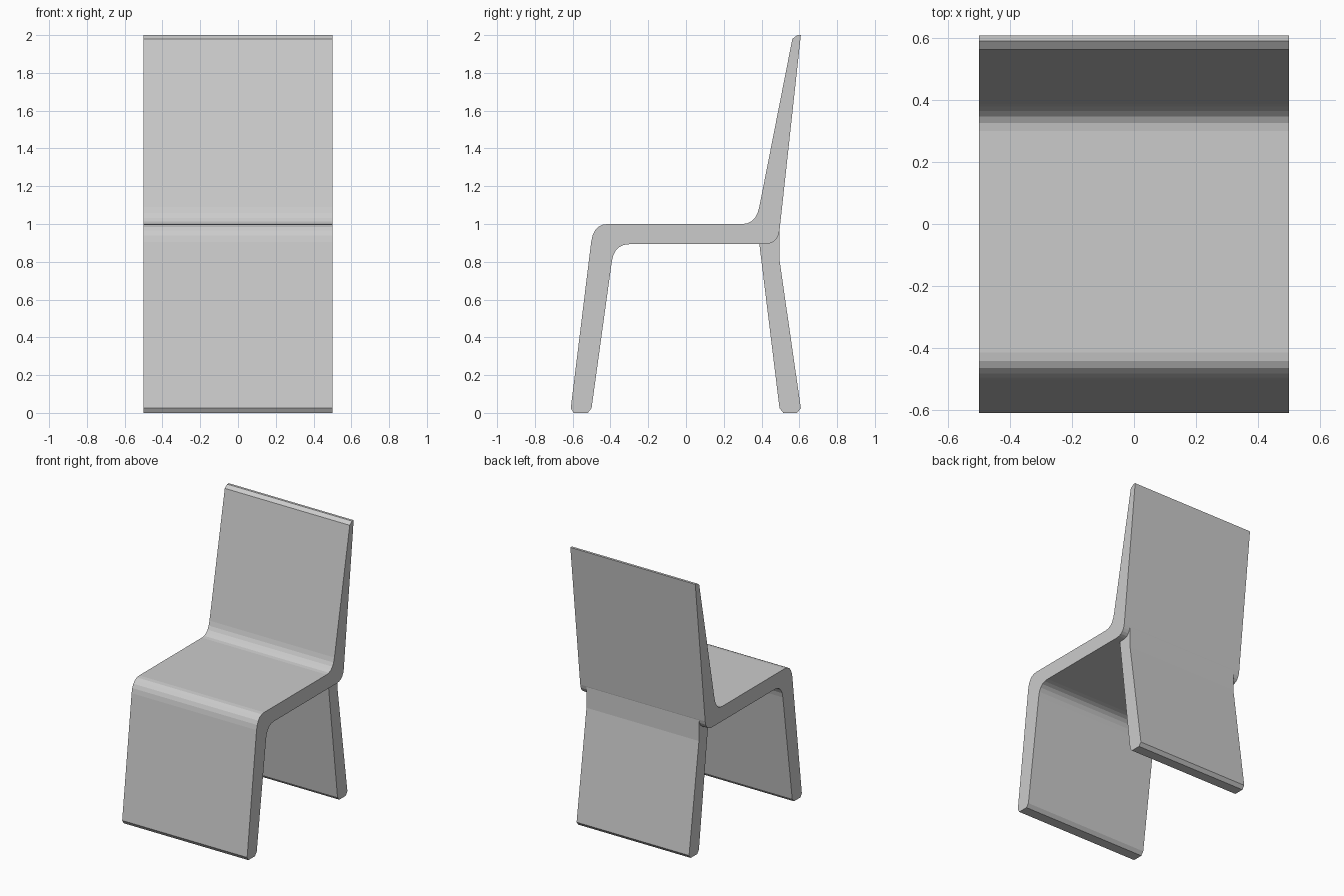
import bpy, bmesh
from mathutils import Vector

if "Cube" in bpy.data.objects:
    bpy.data.objects.remove(bpy.data.objects["Cube"])


def bend(start, corner, end, steps=5):
    """Rounded corner between two points of a side profile."""
    a, c, b = Vector(start), Vector(corner), Vector(end)
    pts = []
    for i in range(steps + 1):
        t = i / steps
        pts.append(tuple(a * (1 - t) ** 2 + c * 2 * t * (1 - t) + b * t * t))
    return pts


def extrude_profile(name, profile, half_width):
    """Sweep a (y, z) profile across x, centred on x = 0."""
    bm = bmesh.new()
    face = bm.faces.new([bm.verts.new((-half_width, y, z)) for y, z in profile])
    moved = bmesh.ops.extrude_face_region(bm, geom=[face], use_keep_orig=True)
    verts = [g for g in moved["geom"] if isinstance(g, bmesh.types.BMVert)]
    bmesh.ops.translate(bm, verts=verts, vec=(2 * half_width, 0, 0))
    bmesh.ops.recalc_face_normals(bm, faces=bm.faces[:])
    mesh = bpy.data.meshes.new(name)
    bm.to_mesh(mesh)
    bm.free()
    obj = bpy.data.objects.new(name, mesh)
    bpy.context.collection.objects.link(obj)
    return obj


# Front leg, seat and backrest in one bent sheet
shell = [(-0.61, 0.025), (-0.595, 0), (-0.52, 0), (-0.5, 0.025)]    # foot
shell += bend((-0.393, 0.80), (-0.381, 0.893), (-0.30, 0.893))      # under seat front
shell += bend((0.415, 0.893), (0.485, 0.893), (0.495, 0.965))       # seat rear, outside
shell += [(0.608, 2.0), (0.59, 2.0), (0.563, 1.98)]                 # backrest top
shell += bend((0.388, 1.09), (0.37, 1.0), (0.30, 1.0))              # seat to backrest
shell += bend((-0.415, 1.0), (-0.49, 1.0), (-0.502, 0.905))         # seat front, outside
extrude_profile("seat_shell", shell, 0.5)

# Slightly narrower rear leg panel, kinked near the top
rear_leg = [(0.388, 0.897), (0.495, 0.025), (0.515, 0), (0.588, 0),
            (0.608, 0.025), (0.495, 0.81), (0.494, 0.96)]
extrude_profile("rear_leg", rear_leg, 0.45)
